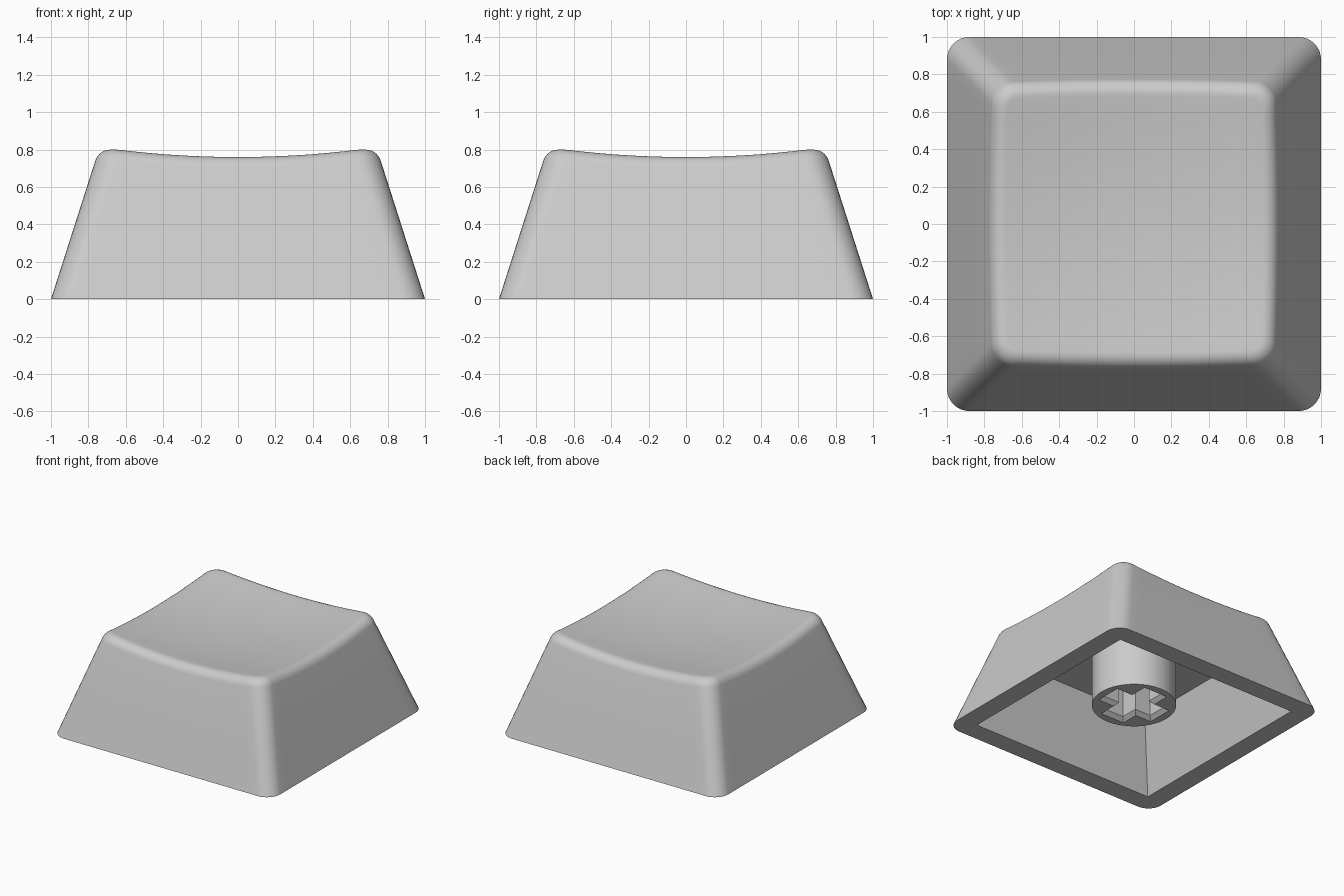
import bpy, bmesh, math
from mathutils import Vector

if "Cube" in bpy.data.objects:
    bpy.data.objects.remove(bpy.data.objects["Cube"])

TAPER = 0.32          # inward lean of the walls per unit of height
CORNER = 0.12         # vertical corner radius
FILLET = 0.068        # rounding of the top rim
ARC, SIDE = 8, 20     # segments per corner and per straight side
CEILING = 0.547       # height of the cavity ceiling

grey = bpy.data.materials.new("plain_grey")
grey.diffuse_color = (0.6, 0.6, 0.6, 1)
grey.use_nodes = True
grey.node_tree.nodes["Principled BSDF"].inputs["Base Color"].default_value = grey.diffuse_color


def dish(x, y):
    """Height of the hollowed top."""
    return 0.712 + 0.1 * (x * x + y * y)


def outline():
    """Rounded square as (corner-centre factor, normal) pairs."""
    pts = []
    signs = [Vector((1, 1)), Vector((-1, 1)), Vector((-1, -1)), Vector((1, -1))]
    for k in range(4):
        for i in range(ARC + 1):
            a = math.pi / 2 * (k + i / ARC)
            pts.append((signs[k], Vector((math.cos(a), math.sin(a)))))
        a = math.pi / 2 * (k + 1)
        for i in range(1, SIDE):
            pts.append((signs[k].lerp(signs[(k + 1) % 4], i / SIDE),
                        Vector((math.cos(a), math.sin(a)))))
    return pts


def add_ring(bm, pts):
    return [bm.verts.new(p) for p in pts]


def bridge(bm, a, b):
    n = len(a)
    for i in range(n):
        bm.faces.new((a[i], a[(i + 1) % n], b[(i + 1) % n], b[i]))


def fill_between(bm, a, b):
    """Flat face area between two nested loops."""
    edges = []
    for ring in (a, b):
        for i in range(len(ring)):
            pair = (ring[i], ring[(i + 1) % len(ring)])
            edges.append(bm.edges.get(pair) or bm.edges.new(pair))
    bmesh.ops.triangle_fill(bm, use_beauty=True, edges=edges, normal=(0, 0, -1))


def finish(bm, name):
    bmesh.ops.recalc_face_normals(bm, faces=bm.faces[:])
    mesh = bpy.data.meshes.new(name)
    bm.to_mesh(mesh)
    bm.free()
    mesh.materials.append(grey)
    ob = bpy.data.objects.new(name, mesh)
    bpy.context.collection.objects.link(ob)
    bpy.ops.object.select_all(action='DESELECT')
    ob.select_set(True)
    bpy.context.view_layer.objects.active = ob
    bpy.ops.object.shade_smooth_by_angle(angle=math.radians(30))
    return ob


def square(h, z):
    return [(h, h, z), (-h, h, z), (-h, -h, z), (h, -h, z)]


def circle(r, z):
    return [(r * math.cos(i * math.tau / 64), r * math.sin(i * math.tau / 64), z)
            for i in range(64)]


def cross(length, width, z):
    pts = []
    for k in range(4):
        c, s = round(math.cos(k * math.pi / 2)), round(math.sin(k * math.pi / 2))
        for x, y in ((length, -width), (length, width), (width, width)):
            pts.append((x * c - y * s, x * s + y * c, z))
    return pts


def wall_point(f, n, z):
    p = f * (1 - TAPER * z - CORNER) + n * CORNER
    return Vector((p.x, p.y, z))


# Cap shell: tapered walls, rounded rim, hollowed top
bm = bmesh.new()
profiles = []
for f, n in outline():
    z = 0.78
    for _ in range(12):                      # where the wall meets the dish
        p = wall_point(f, n, z)
        z = dish(p.x, p.y)
    edge = wall_point(f, n, z)
    low = wall_point(f, n, z - FILLET * 0.95)
    q = edge.to_2d() - n * FILLET
    top = Vector((q.x, q.y, dish(q.x, q.y)))
    column = [wall_point(f, n, 0), low.lerp(wall_point(f, n, 0), 0.5)]
    for i in range(9):                       # near-circular rounded rim
        t = i / 8
        a, b, c = (1 - t) ** 2, 1.62 * t * (1 - t), t * t
        column.append((low * a + edge * b + top * c) / (a + b + c))
    for i in range(1, 10):                   # dish towards the centre
        s = 1 - i / 10
        column.append(Vector((q.x * s, q.y * s, dish(q.x * s, q.y * s))))
    profiles.append(column)

rings = [add_ring(bm, level) for level in zip(*profiles)]
for a, b in zip(rings, rings[1:]):
    bridge(bm, a, b)
centre = bm.verts.new((0, 0, dish(0, 0)))
last = rings[-1]
for i in range(len(last)):
    bm.faces.new((last[i], last[(i + 1) % len(last)], centre))

# Underside cavity, bottom rim, and ceiling around the stem
R = 0.318
mouth = add_ring(bm, square(0.84, 0))
ceiling = add_ring(bm, square(0.84 - TAPER * CEILING, CEILING))
bridge(bm, mouth, ceiling)
fill_between(bm, ceiling, add_ring(bm, circle(R, CEILING)))
fill_between(bm, rings[0], mouth)
finish(bm, "cap_shell")

# Stem: round post with a chamfered cross-shaped socket
bm = bmesh.new()
Z0 = 0.113
foot = add_ring(bm, circle(R, Z0))
bridge(bm, foot, add_ring(bm, circle(R, CEILING)))
lip = add_ring(bm, cross(0.255, 0.109, Z0))
throat = add_ring(bm, cross(0.225, 0.079, Z0 + 0.03))
socket_end = add_ring(bm, cross(0.225, 0.079, CEILING))
bridge(bm, lip, throat)
bridge(bm, throat, socket_end)
bm.faces.new(socket_end)
fill_between(bm, foot, lip)
finish(bm, "stem")
